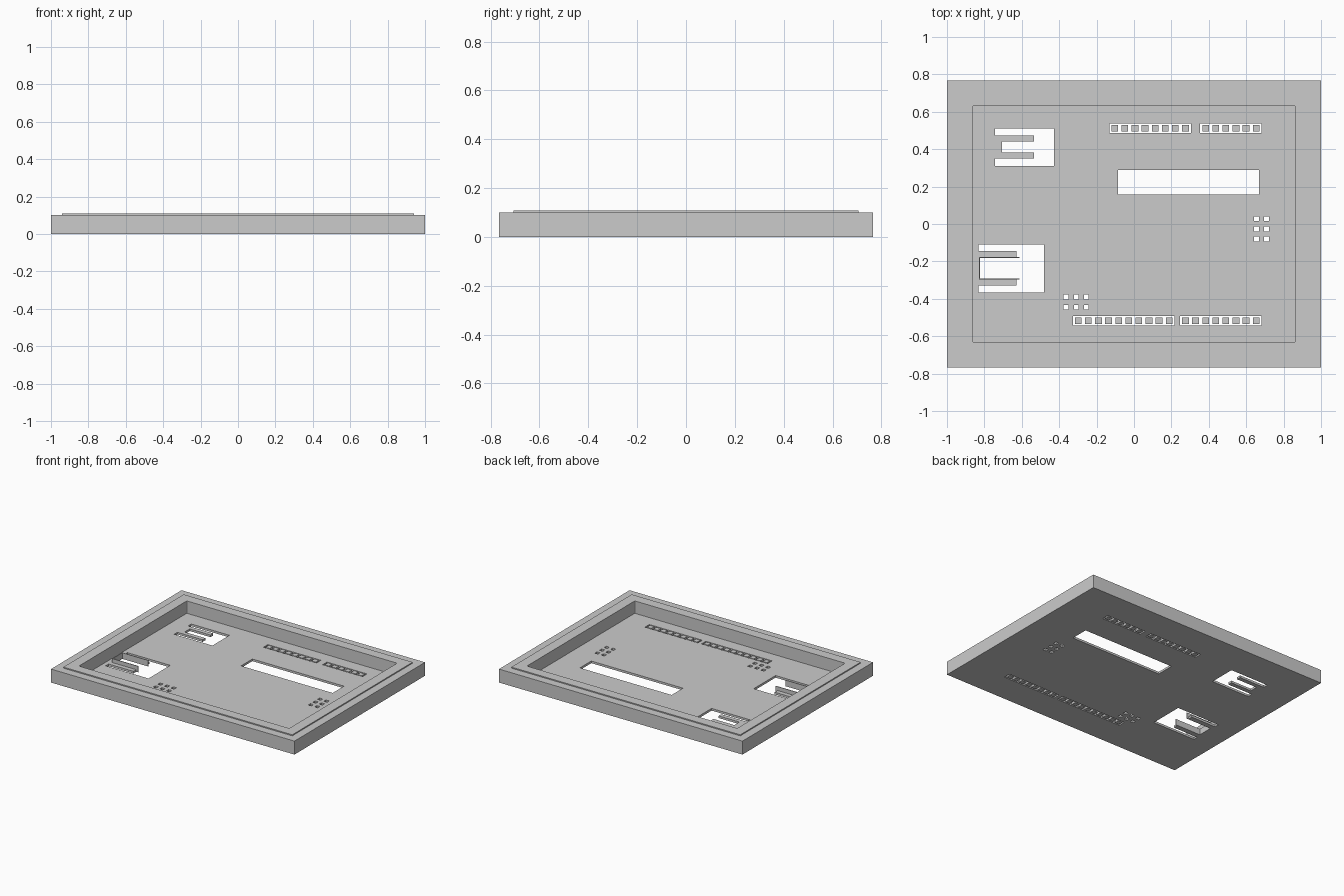
import bpy, bmesh

cube = bpy.data.objects.get("Cube")
if cube:
    bpy.data.objects.remove(cube, do_unlink=True)

TOP, LIP, FLOOR = 0.10, 0.108, 0.016

grey = bpy.data.materials.new("plain grey")
grey.use_nodes = True
grey.diffuse_color = (0.6, 0.6, 0.6, 1)
grey.node_tree.nodes["Principled BSDF"].inputs["Base Color"].default_value = (0.6, 0.6, 0.6, 1)


def rect(x0, x1, y0, y1):
    return [(x0, y0), (x1, y0), (x1, y1), (x0, y1)]


def square(x, y, size):
    h = size / 2
    return rect(x - h, x + h, y - h, y + h)


def prisms(name, outlines, z0, z1):
    """One object made of flat outlines extruded from z0 to z1."""
    bm = bmesh.new()
    for pts in outlines:
        face = bm.faces.new([bm.verts.new((x, y, z0)) for x, y in pts])
        top = bmesh.ops.extrude_face_region(bm, geom=[face])["geom"]
        verts = [v for v in top if isinstance(v, bmesh.types.BMVert)]
        bmesh.ops.translate(bm, verts=verts, vec=(0, 0, z1 - z0))
    bmesh.ops.recalc_face_normals(bm, faces=bm.faces)
    mesh = bpy.data.meshes.new(name)
    bm.to_mesh(mesh)
    bm.free()
    mesh.materials.append(grey)
    obj = bpy.data.objects.new(name, mesh)
    bpy.context.collection.objects.link(obj)
    return obj


def combine(target, tool, operation):
    mod = target.modifiers.new(operation, "BOOLEAN")
    mod.operation, mod.solver, mod.object = operation, "EXACT", tool
    bpy.context.view_layer.objects.active = target
    bpy.ops.object.modifier_apply(modifier=mod.name)
    bpy.data.objects.remove(tool, do_unlink=True)


def clip_opening(left, middle, tip, right, yc, inner, outer, half):
    """Opening that leaves two spring fingers attached on the left."""
    upper = [(right, half), (left, half), (left, outer), (tip, outer), (tip, inner), (middle, inner)]
    pts = upper + [(x, -y) for x, y in reversed(upper)]
    return [(x, y + yc) for x, y in pts]


# Lid body with raised lip and rounded inner pocket
lid = prisms("lid", [rect(-1, 1, -0.766, 0.766)], 0, TOP)
combine(lid, prisms("lip", [rect(-0.94, 0.94, -0.706, 0.706)], TOP / 2, LIP), "UNION")
r, px, py = 0.009, 0.864, 0.633
pocket = []
for sx, sy in ((1, 1), (-1, 1), (-1, -1), (1, -1)):
    corner = [(0, r), (0.3 * r, 0.3 * r), (r, 0)]
    if sx * sy < 0:
        corner.reverse()
    pocket += [(sx * (px - a), sy * (py - b)) for a, b in corner]
combine(lid, prisms("pocket", [pocket], FLOOR, 0.2), "DIFFERENCE")

# Floor openings: display slot, two button clips, header slots, pin holes
openings = [rect(-0.085, 0.668, 0.157, 0.29)]
openings.append(clip_opening(-0.742, -0.705, -0.535, -0.428, 0.411, 0.03, 0.062, 0.1))
openings.append(clip_opening(-0.832, -0.823, -0.628, -0.48, -0.237, 0.06, 0.093, 0.128))
openings += [square(x, y, 0.026) for x in (0.655, 0.708) for y in (0.028, -0.027, -0.081)]
openings += [square(x, y, 0.026) for x in (-0.363, -0.309, -0.255) for y in (-0.391, -0.445)]

pegs = []
PITCH = 0.054
for first, y, count in ((-0.103, 0.512, 8), (0.383, 0.512, 6), (-0.298, -0.517, 10), (0.275, -0.517, 8)):
    last = first + PITCH * (count - 1)
    openings.append(rect(first - 0.029, last + 0.029, y - 0.026, y + 0.026))
    pegs += [square(first + PITCH * i, y, 0.036) for i in range(count)]
combine(lid, prisms("openings", openings, -0.1, FLOOR + 0.03), "DIFFERENCE")

# Small pegs standing inside the header slots
prisms("header_pegs", pegs, 0, FLOOR)

# Thin raised guide walls around the larger clip
prisms("clip_guide", [
    rect(-0.826, -0.612, -0.182, -0.177),
    rect(-0.826, -0.612, -0.297, -0.292),
    rect(-0.829, -0.823, -0.297, -0.177),
], 0, 0.045)
